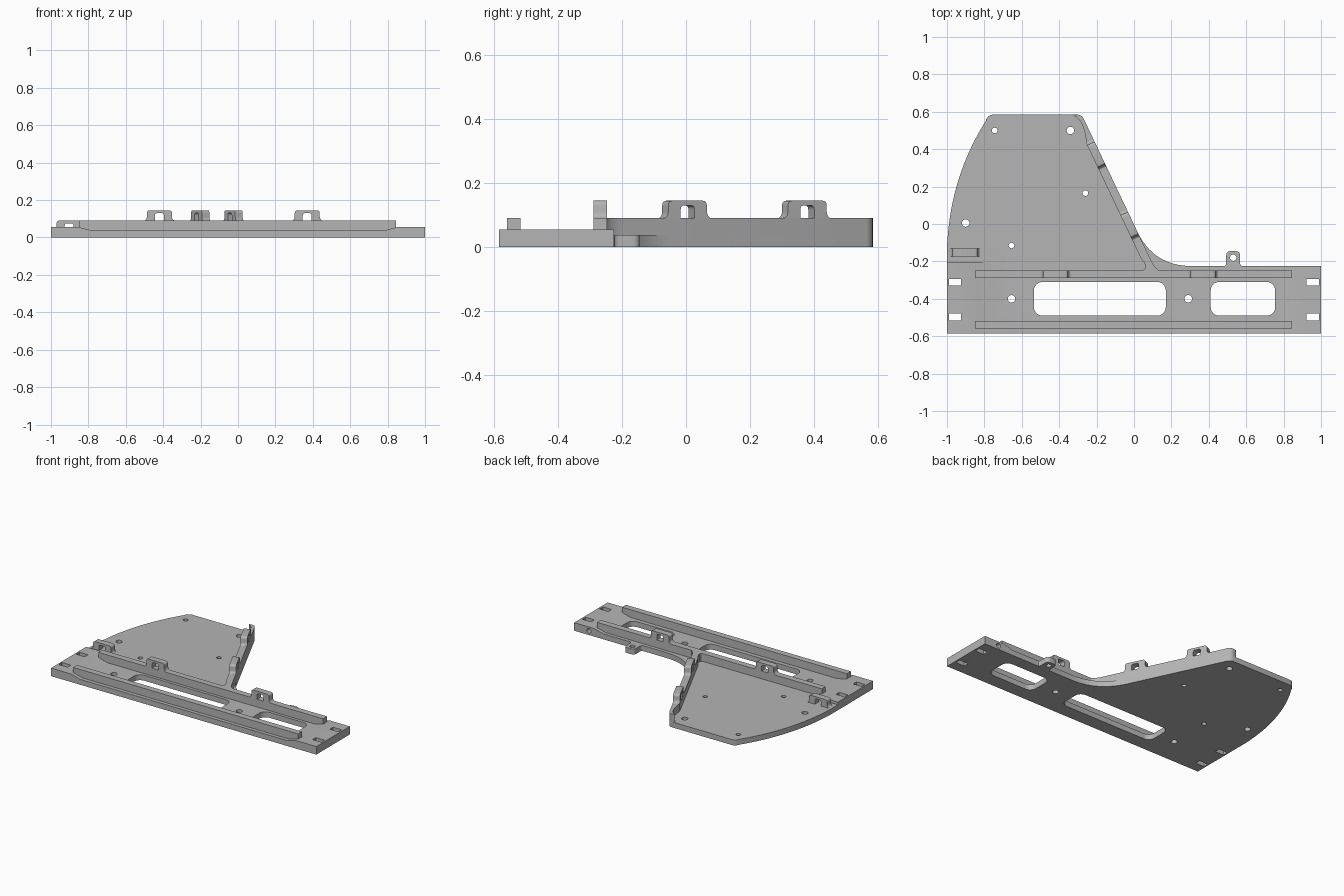
import bpy, bmesh
from math import sin, cos, pi, radians
from mathutils import Vector, Matrix

cube = bpy.data.objects.get("Cube")
if cube:
    bpy.data.objects.remove(cube)

grey = bpy.data.materials.new("plain grey")
grey.use_nodes = True
grey.diffuse_color = (0.46, 0.46, 0.46, 1)
grey.node_tree.nodes["Principled BSDF"].inputs["Base Color"].default_value = grey.diffuse_color

LOW, HIGH, RAIL = 0.037, 0.055, 0.09      # floor, end pad and rail heights
BACK, FRONT = -0.225, -0.585


def finish(name, bm):
    bmesh.ops.recalc_face_normals(bm, faces=bm.faces)
    mesh = bpy.data.meshes.new(name)
    bm.to_mesh(mesh)
    bm.free()
    mesh.materials.append(grey)
    obj = bpy.data.objects.new(name, mesh)
    bpy.context.collection.objects.link(obj)
    return obj


def add_prism(bm, points, lo, hi, matrix=Matrix()):
    """Extrude a flat outline from lo to hi along local z."""
    verts = [bm.verts.new(matrix @ Vector((x, y, lo))) for x, y in points]
    face = bm.faces.new(verts)
    top = bmesh.ops.extrude_face_region(bm, geom=[face])["geom"]
    shift = matrix.to_3x3() @ Vector((0, 0, hi - lo))
    bmesh.ops.translate(bm, vec=shift, verts=[v for v in top if isinstance(v, bmesh.types.BMVert)])


def prism(name, points, lo, hi, matrix=Matrix()):
    bm = bmesh.new()
    add_prism(bm, points, lo, hi, matrix)
    return finish(name, bm)


def bend(a, c, b, n=10):
    """Points of a quadratic curve from a to b pulled towards c."""
    a, b, c = Vector(a), Vector(b), Vector(c)
    return [tuple(a.lerp(c, i / n).lerp(c.lerp(b, i / n), i / n)) for i in range(n + 1)]


def circle(x, y, r, n=24):
    return [(x + r * cos(2 * pi * i / n), y + r * sin(2 * pi * i / n)) for i in range(n)]


def rectangle(x0, x1, y0, y1, r=0):
    if not r:
        return [(x0, y0), (x1, y0), (x1, y1), (x0, y1)]
    corners = [(x1 - r, y1 - r), (x0 + r, y1 - r), (x0 + r, y0 + r), (x1 - r, y0 + r)]
    return [(cx + r * cos((k + i / 6) * pi / 2), cy + r * sin((k + i / 6) * pi / 2))
            for k, (cx, cy) in enumerate(corners) for i in range(7)]


def boolean(obj, other, operation):
    mod = obj.modifiers.new(operation.lower(), "BOOLEAN")
    mod.object, mod.operation, mod.solver = other, operation, "EXACT"
    bpy.context.view_layer.objects.active = obj
    bpy.ops.object.modifier_apply(modifier=mod.name)
    bpy.data.objects.remove(other)


# Upright frame: local x along a direction, local y up, local z across
def upright(origin, along):
    along = Vector(along).normalized()
    up = Vector((0, 0, 1))
    across = along.cross(up)
    return Matrix.Translation(origin) @ Matrix((along, up, across)).transposed().to_4x4()


# Base plate outline: long bar, rounded wing, sweep and small ear
rib_top, rib_dir = Vector((-0.27, 0.565)), Vector((0.29, -0.61)).normalized()
outline = [(-1, FRONT), (1, FRONT), (1, BACK), (0.59, BACK)]
outline += bend((0.58, BACK), (0.567, BACK), (0.567, -0.205), 4)
outline += bend((0.567, -0.17), (0.567, -0.145), (0.545, -0.145), 4)
outline += bend((0.515, -0.145), (0.493, -0.145), (0.493, -0.17), 4)
outline += bend((0.493, -0.205), (0.493, BACK), (0.48, BACK), 4)
outline += bend((0.31, BACK), (0.108, BACK), (0.02, -0.045), 14)
outline += bend(rib_top, (-0.28, 0.585), (-0.305, 0.585), 4)
outline += bend((-0.755, 0.585), (-0.775, 0.585), (-0.79, 0.56), 4)
outline += bend((-0.79, 0.555), (-0.985, 0.25), (-1, -0.13), 18)
plate = prism("base_plate", outline, 0, LOW)

# Raised end pads with ramps down to the floor
for side, back in ((-1, -0.207), (1, BACK)):
    pad = [(side, 0), (side, HIGH), (side * 0.85, HIGH), (side * 0.78, LOW), (side * 0.78, 0)]
    boolean(plate, prism("end_pad", pad, -back, -FRONT, upright((0, 0, 0), (1, 0, 0))), "UNION")

# Bosses on the wing
bosses = [(-0.745, 0.5), (-0.26, 0.165), (-0.655, -0.115)]
bm = bmesh.new()
for x, y in bosses:
    add_prism(bm, circle(x, y, 0.052, 32), 0.02, 0.07)
    add_prism(bm, circle(x, y, 0.047, 32), 0.06, 0.075)
boss_obj = finish("bosses", bm)

# Windows, slots and screw holes
bm = bmesh.new()
for x0, x1 in ((-0.535, 0.17), (0.41, 0.755)):
    add_prism(bm, rectangle(x0, x1, -0.49, -0.31, 0.045), -0.1, 0.2)
for x0 in (-0.99, 0.922):
    for y0 in (-0.33, -0.515):
        add_prism(bm, rectangle(x0, x0 + 0.066, y0, y0 + 0.036), -0.1, 0.2)
for x, y in ((-0.34, 0.5), (-0.9, 0.005), (-0.655, -0.4), (0.29, -0.4)):
    add_prism(bm, circle(x, y, 0.02), -0.1, 0.2)
add_prism(bm, circle(0.53, -0.18, 0.017), -0.1, 0.2)
for x, y in bosses:
    add_prism(bm, circle(x, y, 0.015), -0.1, 0.2)
add_prism(bm, circle(0.89, 0.028, 0.016), 0.2, 0.275, upright((0, 0, 0), (1, 0, 0)))
cutter = finish("cutter", bm)
boss_cutter = cutter.copy()
boss_cutter.data = cutter.data.copy()
bpy.context.collection.objects.link(boss_cutter)
boolean(plate, cutter, "DIFFERENCE")
boolean(boss_obj, boss_cutter, "DIFFERENCE")

# Long rails along the bar
prism("front_rail", rectangle(-0.85, 0.845, -0.56, -0.518), 0.02, RAIL)
prism("back_rail", rectangle(-0.85, 0.845, -0.29, -0.248), 0.02, RAIL)

# Diagonal rib with rounded head and foot
inner = Vector((rib_dir.y, -rib_dir.x)) * 0.044
foot = rib_top + rib_dir * 0.9
rib = [rib_top, *bend(rib_top + rib_dir * 0.84, foot, (0.15, -0.255), 5)]
rib += [(0.02, -0.255)]
rib += bend((0.03, -0.248), (0.09, -0.248), rib_top + rib_dir * 0.81 + inner, 6)
rib += bend(rib_top + rib_dir * 0.13 + inner, (-0.265, 0.56), (-0.325, 0.58), 6)
rib += bend((-0.305, 0.585), (-0.28, 0.585), rib_top, 4)[:-1]
prism("diagonal_rib", rib, 0.02, RAIL)


# Arched lugs: flared feet, rounded shoulders, opening below
def lug(name, origin, along, thickness, height=0.055, scale=1.0):
    half = bend((0.084, -0.002), (0.068, 0.004), (0.067, 0.02), 4)
    half += bend((0.067, height - 0.016), (0.067, height), (0.052, height), 4)
    arch = bend((0.024, height - 0.028), (0.024, height - 0.015), (0.012, height - 0.015), 4)
    hole = [(0.024, -0.002)] + arch
    points = half + [(-x, y) for x, y in reversed(half)]
    points += [(-x, y) for x, y in hole] + list(reversed(hole))
    points = [(x * scale, y) for x, y in points]
    prism(name, points, -thickness / 2, thickness / 2, upright(origin, along))


for label, x in (("left", 0.37), ("right", -0.42)):
    lug(f"back_rail_lug_{label}", (x, -0.269, RAIL), (1, 0, 0), 0.042)
for label, y in (("upper", 0.38), ("lower", 0.005)):
    spot = rib_top + rib_dir * ((y - rib_top.y) / rib_dir.y) + inner / 2
    lug(f"rib_lug_{label}", (*spot, RAIL), (*rib_dir, 0), 0.044)
lug("wing_lug", (-0.903, -0.153, LOW), (1, 0, 0), 0.042, 0.053)

# Smooth the curved walls, keep edges sharp
for obj in list(bpy.context.scene.objects):
    if obj.type == "MESH":
        bpy.ops.object.select_all(action="DESELECT")
        obj.select_set(True)
        bpy.context.view_layer.objects.active = obj
        bpy.ops.object.shade_smooth_by_angle(angle=radians(30))
